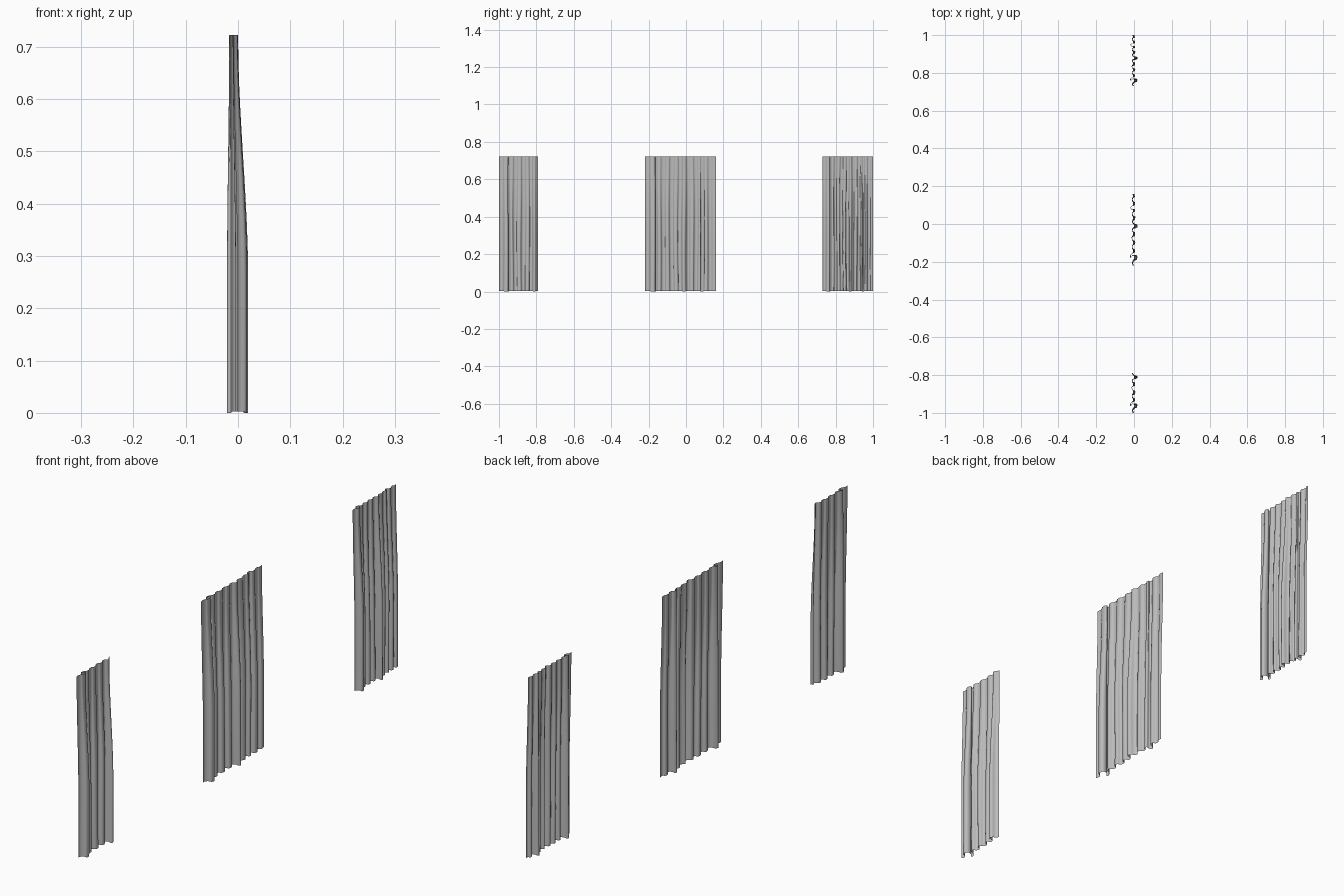
import bpy, bmesh, math

if "Cube" in bpy.data.objects:
    bpy.data.objects.remove(bpy.data.objects["Cube"])

# One cloth colour
cloth = bpy.data.materials.new("grey cloth")
cloth.diffuse_color = (0.5, 0.5, 0.5, 1)
cloth.use_nodes = True
cloth.node_tree.nodes["Principled BSDF"].inputs["Base Color"].default_value = cloth.diffuse_color

# Pleat path at the hem (x, y), with a few folds doubling back
HEM = [(0.000, -.218), (-.005, -.203), (.004, -.192), (.015, -.186), (.017, -.170),
       (.006, -.163), (-.008, -.166), (-.016, -.178), (-.021, -.168), (-.010, -.156),
       (.003, -.150), (.006, -.136), (-.006, -.128), (-.008, -.112), (.004, -.106),
       (.006, -.090), (-.007, -.083), (-.009, -.066), (.004, -.060), (.005, -.044),
       (-.007, -.038), (-.004, -.024), (.008, -.020), (.019, -.014), (.016, -.003),
       (.002, .002), (-.006, .013), (.003, .022), (.007, .036), (-.005, .043),
       (-.007, .058), (.004, .064), (.003, .076), (-.010, .074), (-.019, .084),
       (-.010, .094), (.003, .097), (.006, .112), (-.005, .119), (-.006, .134),
       (.004, .141), (.002, .158)]


def smooth(points, steps=3):
    """Catmull-Rom curve through the points"""
    p = [points[0]] + points + [points[-1]]
    out = []
    for a, b, c, d in zip(p, p[1:], p[2:], p[3:]):
        for s in range(steps):
            t = s / steps
            out.append(tuple(0.5 * (2 * q + (r - o) * t + (2 * o - 5 * q + 4 * r - w) * t * t
                             + (3 * q - o - 3 * r + w) * t ** 3)
                             for o, q, r, w in zip(a, b, c, d)))
    return out + [points[-1]]


def curtain(name, y_from, y_to, last):
    pts = [p for p in HEM if p[1] <= last]
    path = smooth(pts)
    y0, y1 = pts[0][1], pts[-1][1]
    k = (y_to - y_from) / (y1 - y0)
    bm = bmesh.new()
    rows = []
    for r in range(17):
        f = r / 16
        g = max(0, (f - 0.35) / 0.65)          # folds tighten above the middle
        g = g * g * (3 - 2 * g)
        row = []
        for x, y in path:
            u = (y - y0) / (y1 - y0)
            sway = 0.004 * math.sin(u * math.pi) * math.sin(f * math.pi) * math.sin(9 * u + 2 * f)
            xx = x * (1 - 0.58 * g) - 0.008 * g
            row.append(bm.verts.new((xx, y_from + k * (y - y0) + sway, 0.003 + 0.719 * f
                                     - (0.003 if r == 0 and abs(x) > 0.012 else 0))))
        rows.append(row)
    for lo, hi in zip(rows, rows[1:]):
        for i in range(len(lo) - 1):
            bm.faces.new((lo[i], lo[i + 1], hi[i + 1], hi[i])).smooth = True
    me = bpy.data.meshes.new(name)
    bm.to_mesh(me)
    bm.free()
    me.materials.append(cloth)
    bpy.context.collection.objects.link(bpy.data.objects.new(name, me))


# Three hanging panels: the short one repeats only the first folds
curtain("left_curtain", -1.0, -0.79, 0.014)
curtain("middle_curtain", -0.22, 0.16, 1)
curtain("right_curtain", 0.73, 1.0, 1)
